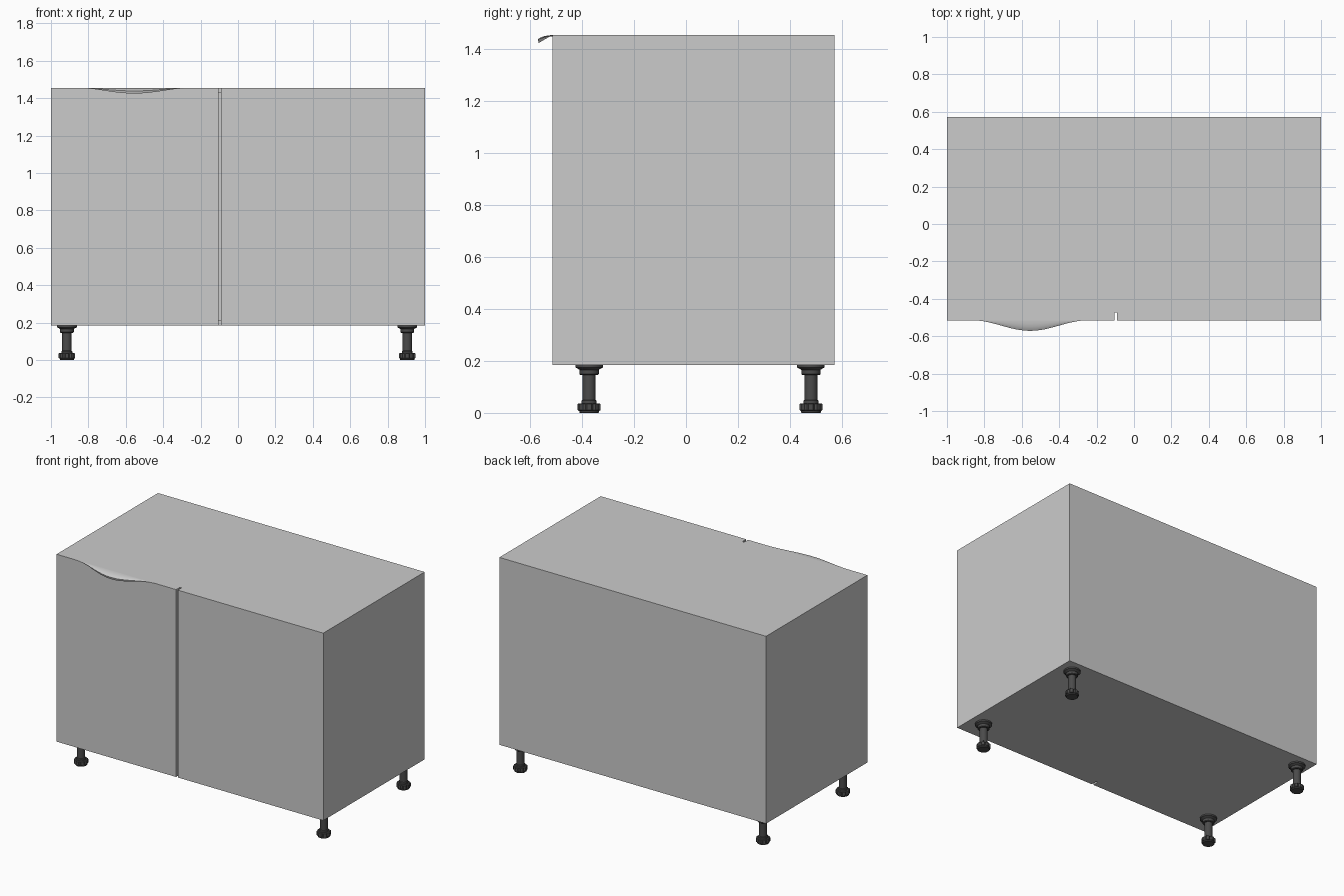
import bpy, bmesh, math

if "Cube" in bpy.data.objects:
    bpy.data.objects.remove(bpy.data.objects["Cube"])

BOTTOM, TOP = 0.185, 1.455
FRONT, BACK = -0.515, 0.571
DOOR_BACK = -0.474          # rear face of the doors
T = 0.026                   # panel thickness

dark = bpy.data.materials.new("dark_plastic")
dark.diffuse_color = (0.07, 0.07, 0.07, 1)
dark.use_nodes = True
dark.node_tree.nodes["Principled BSDF"].inputs["Base Color"].default_value = dark.diffuse_color


def make(name, verts, faces, smooth=False, mat=None):
    mesh = bpy.data.meshes.new(name)
    mesh.from_pydata(verts, [], faces)
    bm = bmesh.new()
    bm.from_mesh(mesh)
    bmesh.ops.remove_doubles(bm, verts=bm.verts, dist=1e-5)
    bmesh.ops.recalc_face_normals(bm, faces=bm.faces)
    bm.to_mesh(mesh)
    bm.free()
    ob = bpy.data.objects.new(name, mesh)
    bpy.context.collection.objects.link(ob)
    if mat:
        mesh.materials.append(mat)
    if smooth:
        bpy.ops.object.select_all(action='DESELECT')
        bpy.context.view_layer.objects.active = ob
        ob.select_set(True)
        bpy.ops.object.shade_smooth_by_angle(angle=math.radians(35))
    return ob


def box(name, x, y, z):
    verts = [(a, b, c) for a in x for b in y for c in z]
    faces = [(0, 1, 3, 2), (4, 6, 7, 5), (0, 4, 5, 1),
             (2, 3, 7, 6), (0, 2, 6, 4), (1, 5, 7, 3)]
    return make(name, verts, faces)


def loft(name, rings, **kw):
    """Skin closed rings of equal length and cap both ends."""
    n = len(rings[0])
    verts = [p for r in rings for p in r]
    faces = [(i * n + j, i * n + (j + 1) % n, (i + 1) * n + (j + 1) % n, (i + 1) * n + j)
             for i in range(len(rings) - 1) for j in range(n)]
    faces += [tuple(range(n)), tuple(range(len(verts) - n, len(verts)))]
    return make(name, verts, faces, **kw)


def lathe(name, profile, cx, cy, seg=32, lobes=0, depth=0.0):
    """Turn (radius, z) pairs about a vertical axis; lobes cut grip notches."""
    rings = []
    for r, z in profile:
        ring = []
        for i in range(seg):
            a = 2 * math.pi * i / seg
            k = r - depth * max(0, -math.cos(lobes * a)) if lobes else r
            ring.append((cx + k * math.cos(a), cy + k * math.sin(a), z))
        rings.append(ring)
    return loft(name, rings, smooth=True, mat=dark)


# Carcass panels
inner = (-1 + T, 1 - T)
box("left_side_panel", (-1, -1 + T), (DOOR_BACK, BACK), (BOTTOM, TOP))
box("right_side_panel", (1 - T, 1), (DOOR_BACK, BACK), (BOTTOM, TOP))
box("top_panel", inner, (DOOR_BACK, BACK), (TOP - T, TOP))
box("bottom_panel", inner, (DOOR_BACK, BACK), (BOTTOM, BOTTOM + T))
box("back_panel", inner, (BACK - T, BACK), (BOTTOM + T, TOP - T))

# Door and fixed front, separated by a narrow gap
box("door", (-1, -0.104), (FRONT, DOOR_BACK), (BOTTOM, TOP))
box("fixed_front", (-0.091, 1), (FRONT, DOOR_BACK), (BOTTOM, TOP))

# Pull lip: a curved section that swells along a bell curve
HX, HALF, N = -0.555, 0.31, 48
upper = [(0.0, 0.0), (0.017, 0.001), (0.034, 0.005), (0.047, 0.010), (0.056, 0.016)]
lower = [(0.052, 0.030), (0.043, 0.020), (0.030, 0.011), (0.014, 0.006), (0.0, 0.005)]
rings = []
for i in range(N + 1):
    t = -0.995 + 1.99 * i / N
    b = 0.5 * (1 + math.cos(math.pi * t))
    rings.append([(HX + HALF * t, FRONT - y * b, TOP - z * b) for y, z in upper + lower])
loft("pull_lip", rings, smooth=True)

# Adjustable legs: flange, collar and shaft, then a lobed foot on a disc
leg_profile = [(0.030, 0.185), (0.053, 0.185), (0.053, 0.175), (0.043, 0.170),
               (0.037, 0.166), (0.037, 0.149), (0.034, 0.146), (0.025, 0.146),
               (0.025, 0.050), (0.029, 0.047), (0.029, 0.036)]
foot_profile = [(0.040, 0.037), (0.044, 0.034), (0.044, 0.011), (0.040, 0.008)]
disc_profile = [(0.038, 0.008), (0.038, 0.002), (0.036, 0.0)]
for side, x in (("left", -0.915), ("right", 0.905)):
    for end, y in (("front", -0.373), ("back", 0.481)):
        tag = f"{end}_{side}"
        lathe(tag + "_leg", leg_profile, x, y)
        lathe(tag + "_foot_knob", foot_profile, x, y, seg=64, lobes=8, depth=0.007)
        lathe(tag + "_foot_disc", disc_profile, x, y)
